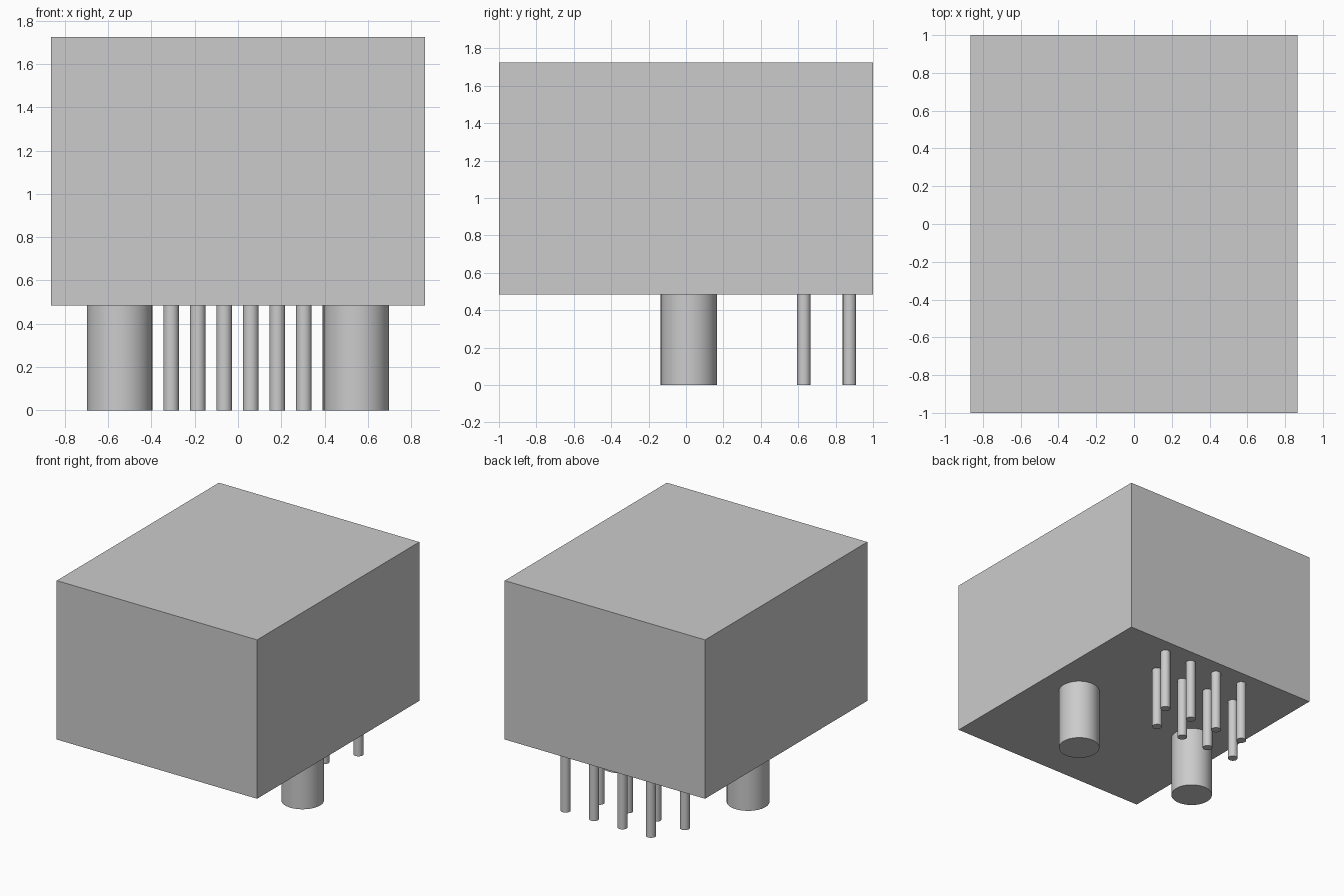
import bpy
import math

cube = bpy.data.objects.get("Cube")
if cube:
    bpy.data.objects.remove(cube, do_unlink=True)

BASE_Z, TOP_Z = 0.485, 1.725  # underside and top of the housing

grey = bpy.data.materials.new("plain grey")
grey.use_nodes = True
colour = (0.6, 0.6, 0.6, 1)
grey.diffuse_color = colour
grey.node_tree.nodes["Principled BSDF"].inputs["Base Color"].default_value = colour


def add_peg(name, x, y, radius, sides):
    """Upright round peg from the ground to the underside of the housing."""
    bpy.ops.mesh.primitive_cylinder_add(
        vertices=sides, radius=radius, depth=BASE_Z, location=(x, y, BASE_Z / 2))
    peg = bpy.context.object
    peg.name = name
    peg.data.materials.append(grey)
    bpy.ops.object.shade_smooth_by_angle(angle=math.radians(30))


# Housing block
bpy.ops.mesh.primitive_cube_add(size=1, location=(0, 0, (BASE_Z + TOP_Z) / 2))
housing = bpy.context.object
housing.name = "housing"
housing.scale = (1.73, 2, TOP_Z - BASE_Z)
bpy.ops.object.transform_apply(location=False, rotation=False, scale=True)
housing.data.materials.append(grey)

# Two thick mounting posts
for side, sign in (("left", 1), ("right", -1)):
    add_peg(f"{side}_mounting_post", sign * 0.547, 0.016, 0.151, 48)

# Eight contact pins in two staggered rows
for i in range(8):
    x = -0.002 + (i - 3.5) * 0.1227
    add_peg(f"contact_pin_{i + 1}", x, 0.874 if i % 2 else 0.63, 0.036, 32)
